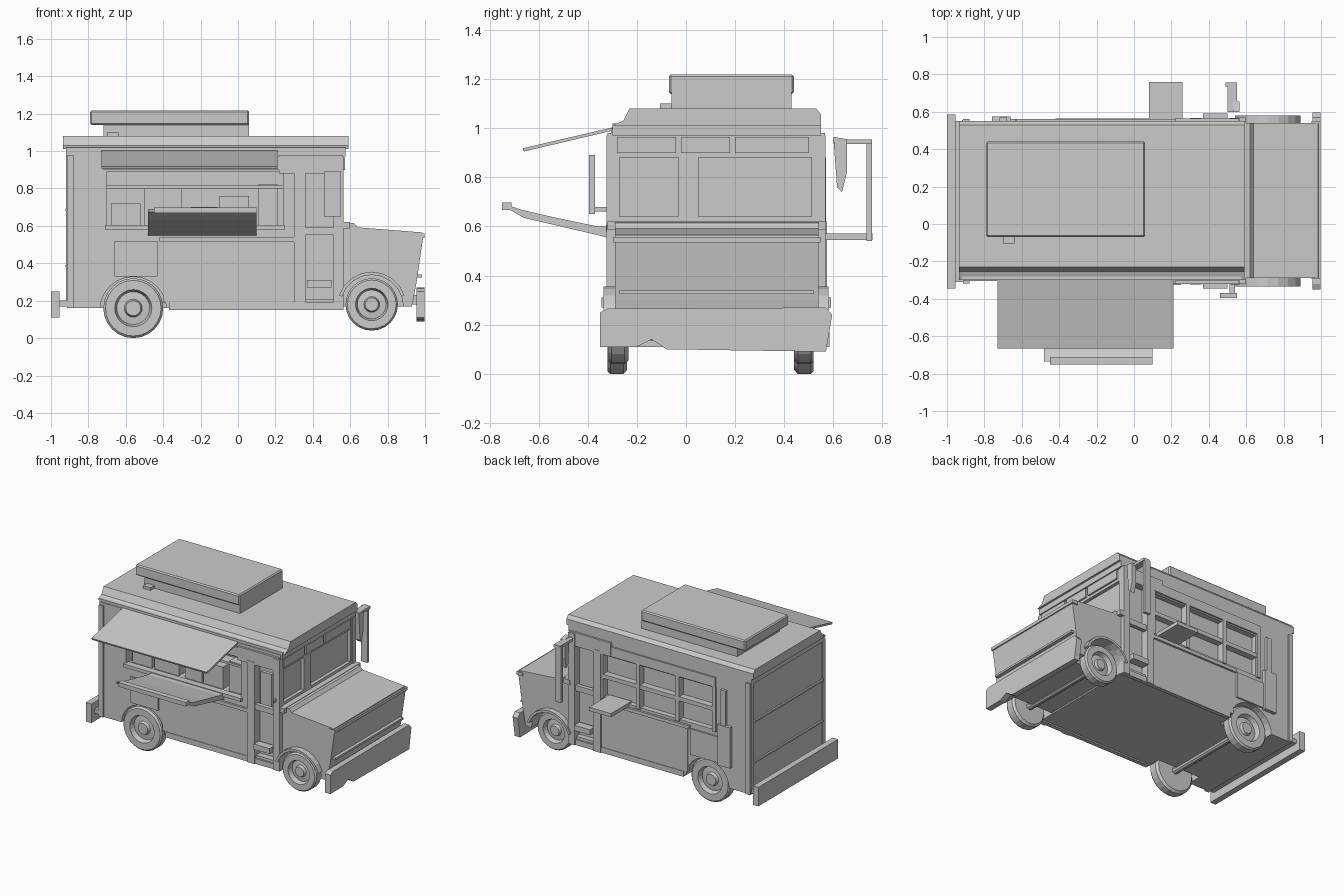
import bpy, bmesh, math
from mathutils import Vector

if "Cube" in bpy.data.objects:
    bpy.data.objects.remove(bpy.data.objects["Cube"])

YC = 0.12            # centre plane of the vehicle
YF, YB = -0.305, 0.55  # serving side and far side


def make(name, bm):
    bmesh.ops.recalc_face_normals(bm, faces=bm.faces)
    me = bpy.data.meshes.new(name)
    bm.to_mesh(me)
    bm.free()
    ob = bpy.data.objects.new(name, me)
    bpy.context.collection.objects.link(ob)
    return ob


def box(name, x0, x1, y0, y1, z0, z1, bevel=0):
    bm = bmesh.new()
    bmesh.ops.create_cube(bm, size=1)
    for v in bm.verts:
        v.co = Vector(((x0 + x1) / 2 + v.co.x * (x1 - x0),
                       (y0 + y1) / 2 + v.co.y * (y1 - y0),
                       (z0 + z1) / 2 + v.co.z * (z1 - z0)))
    if bevel:
        bmesh.ops.bevel(bm, geom=bm.edges[:], offset=bevel, segments=1, affect='EDGES')
    return make(name, bm)


def prism(name, pts, a, b, axis='Y'):
    """Extrude an (x, z) profile along Y, or a (y, z) profile along X."""
    bm = bmesh.new()
    co = (lambda p, t: (p[0], t, p[1])) if axis == 'Y' else (lambda p, t: (t, p[0], p[1]))
    lo = [bm.verts.new(co(p, a)) for p in pts]
    hi = [bm.verts.new(co(p, b)) for p in pts]
    bm.faces.new(lo)
    bm.faces.new(hi)
    n = len(pts)
    for i in range(n):
        bm.faces.new((lo[i], lo[(i + 1) % n], hi[(i + 1) % n], hi[i]))
    return make(name, bm)


def disc(cx, cz, r, n=24):
    return [(cx + r * math.cos(2 * math.pi * i / n), cz + r * math.sin(2 * math.pi * i / n)) for i in range(n)]


def cut(ob, cutters):
    bpy.context.view_layer.objects.active = ob
    for c in cutters:
        c.hide_render = True
        m = ob.modifiers.new("cut", 'BOOLEAN')
        m.operation, m.solver, m.object = 'DIFFERENCE', 'EXACT', c
        bpy.ops.object.modifier_apply(modifier=m.name)
        bpy.data.objects.remove(c)


def wheel(name, cx, cz, r, y_out, side):
    """Lathed wheel with dished rim; side is the outward y direction."""
    prof = [(0, .01), (.25, .01), (.3, .03), (.55, .035), (.62, 0), (.93, 0), (1, .012), (1, .065), (.9, .08), (0, .08)]
    bm = bmesh.new()
    n = 24
    rings = []
    for k, d in prof:
        y = y_out - side * d
        if k == 0:
            rings.append([bm.verts.new((cx, y, cz))] * n)
        else:
            rings.append([bm.verts.new((x, y, z)) for x, z in disc(cx, cz, r * k, n)])
    for a, b in zip(rings, rings[1:]):
        for i in range(n):
            j = (i + 1) % n
            bm.faces.new(list(dict.fromkeys((a[i], a[j], b[j], b[i]))))
    return make(name, bm)


# Box body with arches, serving hatch, doors and windows cut in
body = box("van_body", -.91, .56, YF, YB, .16, 1.0)
cuts = [prism("c", disc(-.56, .15, .178), a, b) for a, b in ((-.5, -.2), (.44, .8))]
cuts += [box("c", -.70, .24, -.5, YF + .12, .60, .89),    # serving hatch
         box("c", .36, .51, -.5, YF + .045, .21, .88),    # cab doorway
         box("c", -.60, .30, YB - .04, .8, .56, .87),     # far side window band
         box("c", .36, .51, YB - .04, .8, .21, .88),      # far cab doorway
         box("c", .535, .8, -.27, -.03, .64, .88),        # windscreen panes
         box("c", .535, .8, .05, .51, .64, .88)]
cut(body, cuts)

# Bonnet with front arches
hood = prism("bonnet", [(.55, .17), (.93, .17), (.955, .30), (.99, .54), (.985, .565), (.64, .592), (.62, .615), (.55, .62)], -.29, .54)
cut(hood, [prism("c", disc(.715, .17, .168), a, b) for a, b in ((-.5, -.19), (.43, .8))])
box("bonnet_front_rib", .95, .985, -.27, .52, .325, .34)
box("bonnet_lip", .95, .998, -.295, .55, .535, .558)
box("cowl_rail", .55, .60, -.32, .57, .585, .62)

# Roof slabs and rooftop unit
box("roof_cornice", -.92, .575, -.30, .55, .97, 1.02)
prism("roof_slab", [(-.30, 1.012), (.55, 1.012), (.55, 1.055), (.53, 1.08), (-.23, 1.08), (-.255, 1.03)], -.935, .59, 'X')
box("rooftop_unit_base", -.72, .06, -.06, .43, 1.07, 1.16)
box("rooftop_unit_cover", -.79, .06, -.07, .44, 1.14, 1.218, .008)
box("rooftop_unit_foot", -.70, -.64, -.105, -.05, 1.07, 1.10)

# Awning, counter and turned-up counter lip
prism("awning", [(-.22, 1.01), (-.30, .99), (-.66, .905), (-.665, .918), (-.30, 1.003), (-.22, 1.03)], -.73, .21, 'X')
prism("serving_counter", [(-.29, .545), (-.36, .565), (-.66, .635), (-.73, .675), (-.735, .69),
                          (-.67, .668), (-.55, .64), (-.36, .60), (-.29, .60)], -.48, .10, 'X')
box("counter_edge", -.45, .10, -.75, -.71, .668, .698)

# Things inside the hatch
for i, (x, w, h) in enumerate(((-.60, .16, .12), (-.40, .20, .20), (-.18, .14, .10), (-.02, .16, .16), (.16, .10, .22))):
    box(f"hatch_equipment_{i}", x - w / 2, x + w / 2, -.26, -.17, .60, .60 + h)
box("hatch_shelf", -.70, .24, -.27, -.17, .80, .815)
box("hatch_sill", -.71, .25, YF - .02, YF + .03, .58, .605)
box("hatch_header", -.72, .36, YF - .012, YF + .02, .90, .97)

# Lower panels and cab posts on both flanks
for side, y in (("front", YF), ("far", YB)):
    s = -1 if side == "front" else 1

    def slab(name, x0, x1, z0, z1, t):
        a, b = sorted((y - s * .02, y + s * t))
        return box(f"{side}_{name}", x0, x1, a, b, z0, z1)
    slab("rear_corner_post", -.915, -.88, .16, .98, .012)
    slab("wheel_side_panel", -.66, -.43, .33, .52, .012)
    slab("lower_panel", -.40, .30, .19, .51, .006)
    slab("rub_rail", -.42, .31, .515, .54, .015)
    slab("door_post_rear", .30, .36, .15, .90, .018)
    slab("door_post_front", .51, .565, .15, .97, .018)
    slab("cab_header", .22, .56, .88, .98, .015)
    slab("door_waist_rail", .35, .52, .55, .59, .01)
    slab("door_step", .37, .50, .27, .31, .04)
    slab("sill", -.37, .55, .15, .19, .01)
    # Wheels
    wheel(f"{side}_rear_wheel", -.56, .16, .16, y + s * (.015 if s < 0 else -.03), s)
    wheel(f"{side}_front_wheel", .715, .18, .14, y + s * (.01 if s < 0 else -.03), s)
    # Fender brow over the front wheel
    arc = [(.715 + r * math.cos(t), .17 + r * math.sin(t)) for r, ts in ((.168, range(1, 10)), (.185, range(9, 0, -1)))
           for t in [k * math.pi / 10 for k in ts]]
    prism(f"{side}_fender_brow", arc, min(y, y + s * .015) - .015, max(y, y + s * .015) + .015)

# Axles
for nm, x, z in (("rear", -.56, .16), ("front", .715, .18)):
    prism(f"{nm}_axle", disc(x, z, .025, 10), -.26, .48)

# Far side window frames, rear locker and fold-out ledge
for i, x in enumerate((-.62, -.32, 0, .30)):
    box(f"far_window_post_{i}", x - .015, x + .015, YB - .05, YB + .012, .55, .88)
box("far_window_rail", -.62, .30, YB - .05, YB + .008, .70, .73)
box("far_window_header", -.63, .32, YB - .02, YB + .012, .88, .95)
box("far_ledge", .08, .26, YB - .03, .76, .545, .572)
box("far_rear_locker", -.76, -.66, YB - .02, YB + .025, .32, .62)
box("far_rear_pipe", -.72, -.68, YB - .02, YB + .02, .60, .88)

# Windscreen header vents and front trim
for i, (a, b) in enumerate(((-.28, -.04), (-.02, .18), (.20, .50))):
    box(f"windscreen_header_{i}", .54, .572, a, b, .90, .965)

# Rear door seams
for z in (.38, .68):
    box(f"rear_seam_{z}", -.922, -.90, -.29, .535, z, z + .012)
box("rear_corner_far", -.92, -.89, .52, .555, .17, .98)

# Bumpers
bump = [(-.35, .25), (-.35, .11), (-.20, .11), (-.14, .14), (-.08, .10), (.57, .09), (.595, .24), (.57, .27), (-.32, .265)]
prism("front_bumper", bump, .955, .998, 'X')
box("rear_bumper", -1.0, -.955, -.345, .585, .11, .25)
box("rear_bumper_step", -.97, -.90, -.31, .55, .17, .20)
for y in (-.22, .42):
    box(f"front_bumper_bracket_{y}", .90, .97, y, y + .05, .18, .23)

# Mirrors
box("far_mirror_pole", .49, .54, .735, .757, .54, .95)
box("far_mirror_arm_top", .50, .55, .60, .757, .935, .955)
prism("far_mirror_plate", [(.60, .965), (.655, .955), (.655, .82), (.635, .74), (.615, .76)], .53, .565, 'X')
box("near_mirror_plate", .46, .55, -.395, -.37, .65, .89)
box("near_mirror_arm", .51, .54, -.38, -.30, .66, .68)
